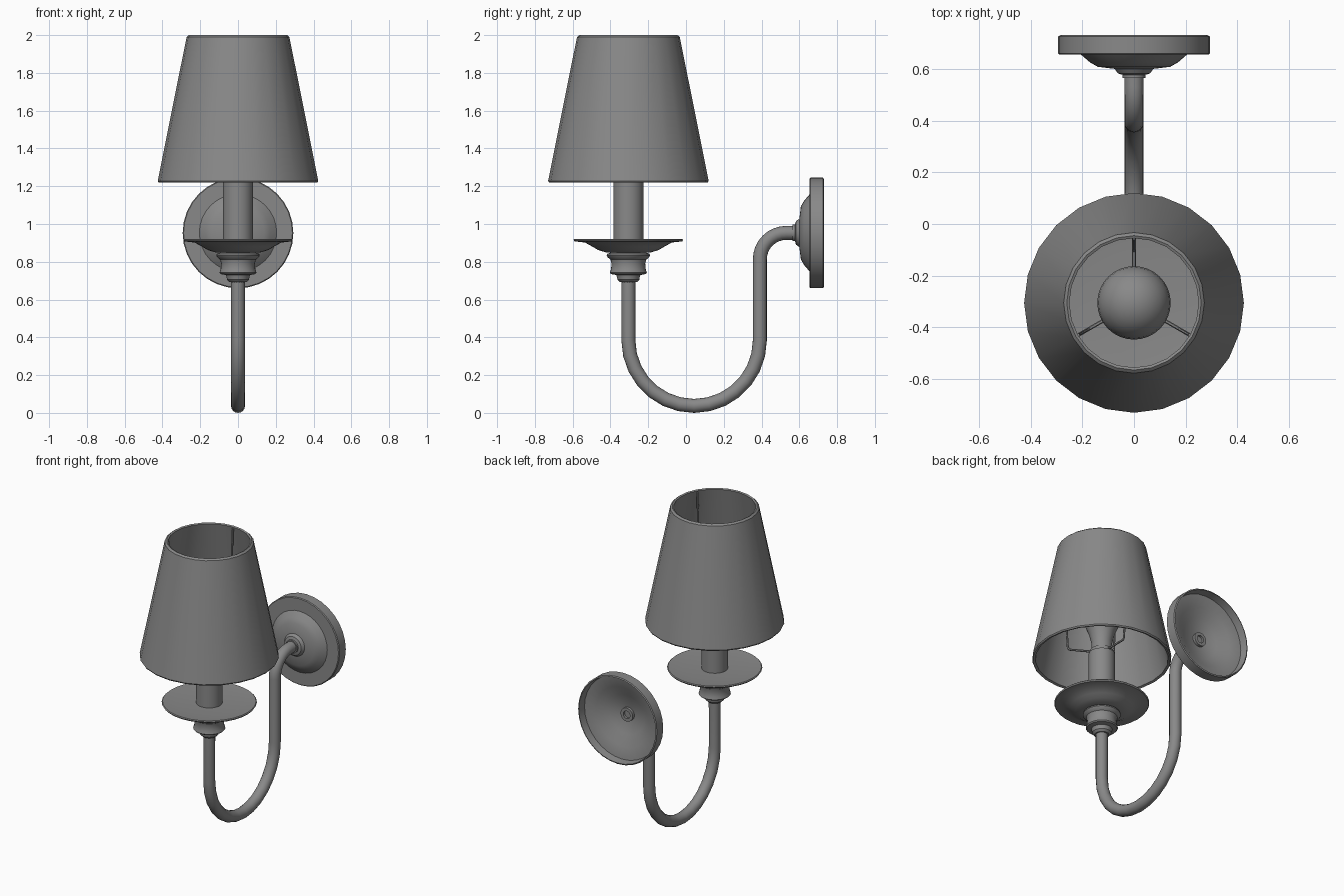
import bpy, bmesh
from math import sin, cos, pi, radians
from mathutils import Matrix, Vector

cube = bpy.data.objects.get("Cube")
if cube:
    bpy.data.objects.remove(cube, do_unlink=True)

GREY = (0.25, 0.25, 0.25, 1)
metal = bpy.data.materials.new("plain grey")
metal.use_nodes = True
metal.diffuse_color = GREY
metal.node_tree.nodes["Principled BSDF"].inputs["Base Color"].default_value = GREY

LAMP_Y = -0.305   # axis of the shade, candle and bulb
PLATE_Z = 0.953   # axis of the wall plate


def finish(name, bm, angle=35):
    bmesh.ops.remove_doubles(bm, verts=bm.verts, dist=1e-5)
    bmesh.ops.recalc_face_normals(bm, faces=bm.faces)
    mesh = bpy.data.meshes.new(name)
    bm.to_mesh(mesh)
    bm.free()
    mesh.materials.append(metal)
    obj = bpy.data.objects.new(name, mesh)
    bpy.context.collection.objects.link(obj)
    bpy.ops.object.select_all(action='DESELECT')
    obj.select_set(True)
    bpy.context.view_layer.objects.active = obj
    bpy.ops.object.shade_smooth_by_angle(angle=radians(angle))
    return obj


def lathe(name, profile, segments=32, closed=False, matrix=None):
    """Spin (radius, height) points around z, then place the result."""
    bm = bmesh.new()
    verts = [bm.verts.new((r, 0, h)) for r, h in profile]
    ends = verts[1:] + verts[:1] if closed else verts[1:]
    edges = [bm.edges.new(pair) for pair in zip(verts, ends)]
    bmesh.ops.spin(bm, geom=verts + edges, axis=(0, 0, 1), cent=(0, 0, 0),
                   angle=2 * pi, steps=segments, use_merge=True)
    bm.transform(matrix or Matrix.Translation((0, LAMP_Y, 0)))
    return finish(name, bm)


def tube(name, path, side, radius, sides):
    """Sweep a circle along a planar path; side is the plane's normal."""
    bm = bmesh.new()
    rings = []
    for i, p in enumerate(path):
        before = (p - path[i - 1]).normalized() if i else Vector()
        after = (path[i + 1] - p).normalized() if i < len(path) - 1 else Vector()
        up = (before + after).normalized().cross(side)
        rings.append([bm.verts.new(p + radius * (cos(a) * side + sin(a) * up))
                      for a in (2 * pi * k / sides for k in range(sides))])
    for a, b in zip(rings, rings[1:]):
        for k in range(sides):
            n = (k + 1) % sides
            bm.faces.new((a[k], a[n], b[n], b[k]))
    bm.faces.new(rings[0])
    bm.faces.new(rings[-1])
    return finish(name, bm, 50)


# Hollow tapered shade, open at both ends
lathe("shade", [(0.42, 1.22), (0.425, 1.228), (0.272, 1.99), (0.26, 2.0),
                (0.25, 1.995), (0.405, 1.225)], 24, closed=True)

# Drip dish with a thin rim and flared underside
lathe("drip_dish", [(0, 0.912), (0.2, 0.912), (0.285, 0.921), (0.29, 0.916),
                    (0.285, 0.908), (0.23, 0.902), (0.19, 0.88), (0.16, 0.862),
                    (0.12, 0.85), (0, 0.848)])

# Turned cup joining the dish to the arm
lathe("cup", [(0, 0.85), (0.09, 0.85), (0.112, 0.842), (0.115, 0.832), (0.108, 0.822),
              (0.095, 0.812), (0.089, 0.79), (0.092, 0.76), (0.098, 0.742),
              (0.092, 0.735), (0.064, 0.73), (0.06, 0.718), (0.058, 0.705),
              (0.045, 0.692), (0, 0.69)])

# Candle sleeve and socket collar
lathe("candle", [(0, 0.91), (0.08, 0.91), (0.08, 1.26), (0, 1.26)])
lathe("socket_collar", [(0, 1.26), (0.07, 1.26), (0.07, 1.285), (0, 1.285)])

# Bulb: flared neck rising into a round globe
globe = [(0.142 * cos(a), 1.58 + 0.142 * sin(a))
         for a in (radians(d) for d in range(-30, 91, 15))]
lathe("bulb", [(0, 1.27), (0.062, 1.27), (0.064, 1.34), (0.078, 1.4), (0.102, 1.46)] + globe)

# Three bent wires carrying the shade
for i in range(3):
    a = radians(90 + 120 * i)
    out = Vector((cos(a), sin(a), 0))
    path = [Vector((0, LAMP_Y, z)) + out * r
            for r, z in ((0.06, 1.272), (0.2, 1.272), (0.21, 1.285), (0.25, 1.985))]
    tube("shade_wire_%d" % (i + 1), path, Vector((-sin(a), cos(a), 0)), 0.007, 6)

# Arm: down from the cup, round a half circle, up and back into the wall plate
arm = [(LAMP_Y, 0.71)]
arm += [(0.043 - 0.348 * cos(pi * k / 14), 0.385 - 0.348 * sin(pi * k / 14)) for k in range(15)]
arm += [(0.531 - 0.14 * cos(pi * k / 16), 0.813 + 0.14 * sin(pi * k / 16)) for k in range(9)]
arm.append((0.615, PLATE_Z))
tube("arm", [Vector((0, y, z)) for y, z in arm], Vector((1, 0, 0)), 0.037, 16)

# Wall plate: stepped front, hollow dished back; heights run forward from the wall
to_wall = Matrix.Translation((0, 0.73, PLATE_Z)) @ Matrix.Rotation(pi / 2, 4, 'X')
lathe("wall_plate", [(0.285, 0), (0.293, 0.004), (0.293, 0.07), (0.288, 0.075),
                     (0.205, 0.075), (0.17, 0.105), (0.14, 0.122), (0.075, 0.13),
                     (0.062, 0.148), (0.044, 0.153), (0.044, 0.165), (0.03, 0.165),
                     (0.03, 0.12), (0.13, 0.105), (0.2, 0.062), (0.278, 0.05)],
      closed=True, matrix=to_wall)

# Fixing nut inside the plate
lathe("fixing_nut", [(0.025, 0.1), (0.045, 0.1), (0.045, 0.125), (0.025, 0.125)],
      closed=True, matrix=to_wall)
